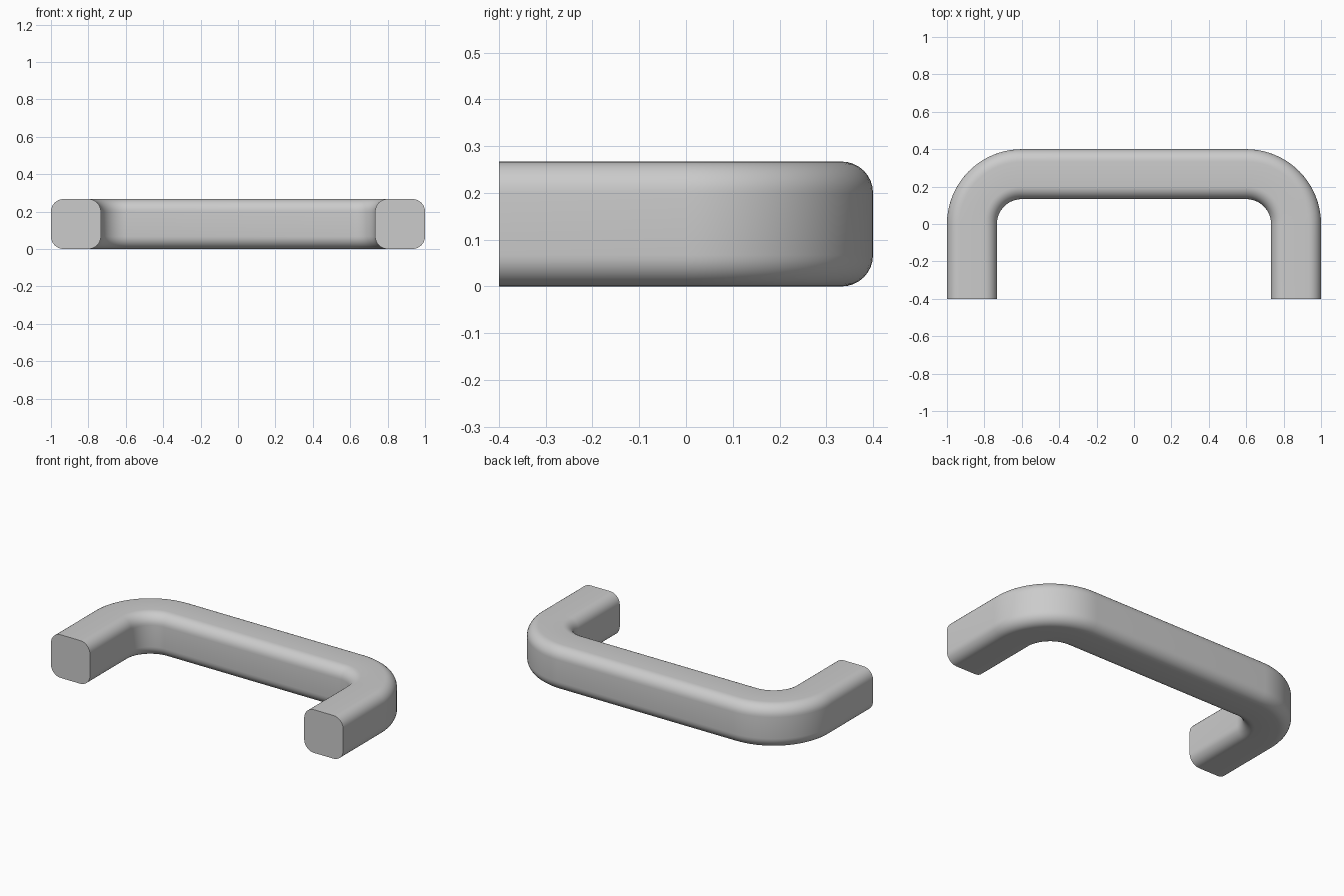
import bpy, bmesh
from math import sin, cos, pi, radians
from mathutils import Vector

WIDTH = 0.267          # square bar thickness
ROUND = 0.067          # rounding of the bar's long edges
OUTER = 0.4            # outer radius of each bend
BEND_X = 0.6           # bend centres sit at x = +-BEND_X, y = 0
FOOT_Y = -0.4
EDGE_STEPS, BEND_STEPS = 8, 20

old = bpy.data.objects.get("Cube")
if old:
    bpy.data.objects.remove(old, do_unlink=True)

metal = bpy.data.materials.new("light_grey_metal")
metal.use_nodes = True
grey = (0.6, 0.6, 0.6, 1)
metal.diffuse_color = grey
metal.node_tree.nodes["Principled BSDF"].inputs["Base Color"].default_value = grey


def rounded_square():
    """Cross-section as (distance outward from the bar's axis, height)."""
    inset = WIDTH / 2 - ROUND
    points = []
    for i, (sx, sz) in enumerate([(1, 1), (-1, 1), (-1, -1), (1, -1)]):
        for k in range(EDGE_STEPS + 1):
            a = (i + k / EDGE_STEPS) * pi / 2
            points.append((sx * inset + ROUND * cos(a),
                           WIDTH / 2 + sz * inset + ROUND * sin(a)))
    return points


def bar_path():
    """Stations along the bar as (bend centre, outward direction)."""
    stations = [(Vector((BEND_X, FOOT_Y, 0)), Vector((1, 0, 0)))]
    for side, start in ((1, 0), (-1, pi / 2)):
        for k in range(BEND_STEPS + 1):
            a = start + k / BEND_STEPS * pi / 2
            stations.append((Vector((side * BEND_X, 0, 0)),
                             Vector((cos(a), sin(a), 0))))
    stations.append((Vector((-BEND_X, FOOT_Y, 0)), Vector((-1, 0, 0))))
    return stations


# Sweep the rounded square along the two legs, bends and grip
bm = bmesh.new()
section = rounded_square()
axis_radius = OUTER - WIDTH / 2
rings = [[bm.verts.new(centre + out * (axis_radius + d) + Vector((0, 0, z)))
          for d, z in section] for centre, out in bar_path()]
count = len(section)
for a, b in zip(rings, rings[1:]):
    for i in range(count):
        j = (i + 1) % count
        bm.faces.new((a[i], a[j], b[j], b[i]))

# Flat mounting ends
bm.faces.new(rings[0])
bm.faces.new(rings[-1])
bmesh.ops.recalc_face_normals(bm, faces=bm.faces)

mesh = bpy.data.meshes.new("pull_handle")
bm.to_mesh(mesh)
bm.free()
mesh.materials.append(metal)
handle = bpy.data.objects.new("pull_handle", mesh)
bpy.context.collection.objects.link(handle)

# Smooth bar with crisp end edges
bpy.ops.object.select_all(action="DESELECT")
handle.select_set(True)
bpy.context.view_layer.objects.active = handle
bpy.ops.object.shade_smooth_by_angle(angle=radians(35))
